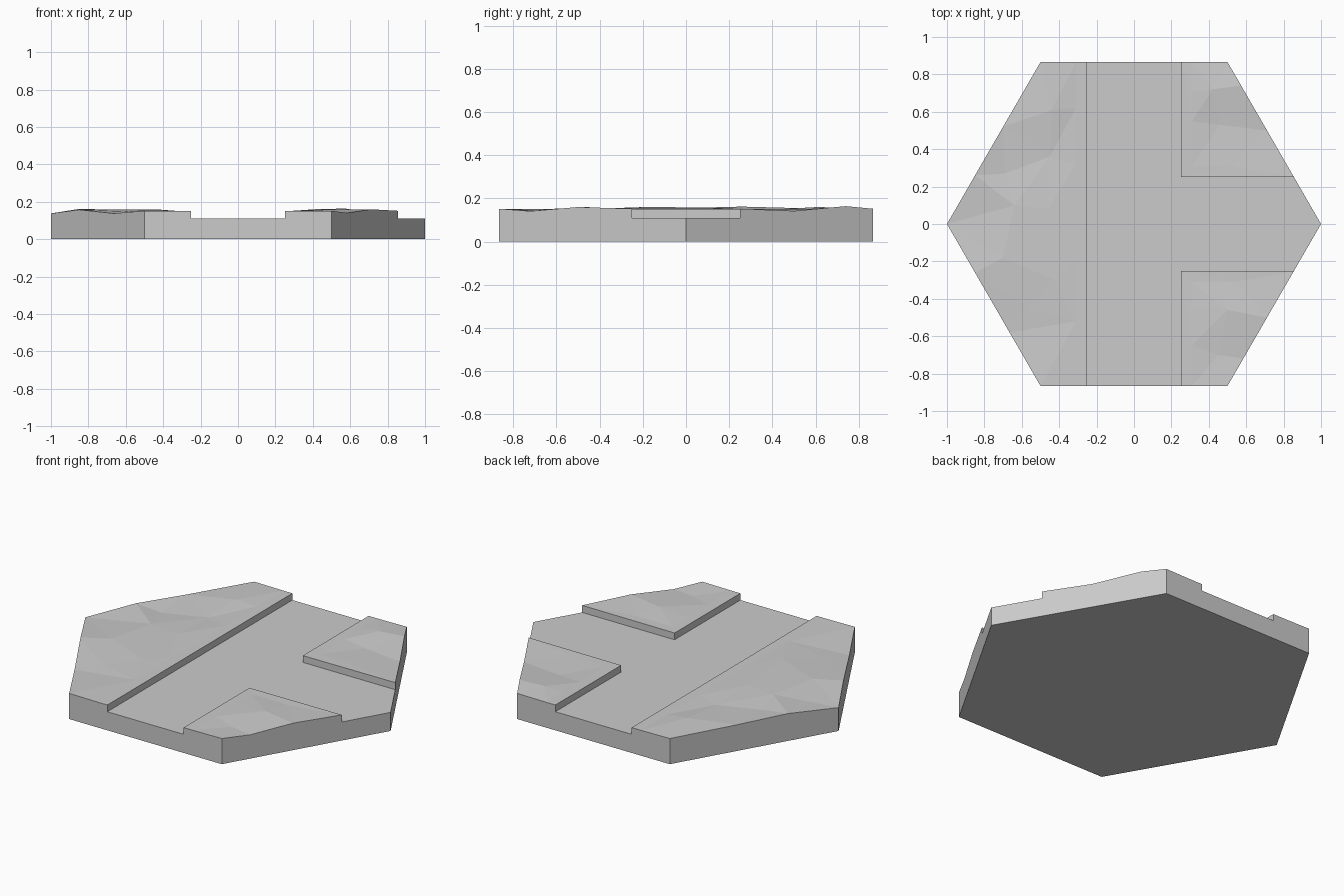
import bpy, bmesh, math
from mathutils import Vector
from mathutils.geometry import delaunay_2d_cdt

old = bpy.data.objects.get("Cube")
if old:
    bpy.data.objects.remove(old, do_unlink=True)

ROAD = 0.11      # road surface height
BANK = 0.15      # land height beside the road
HALF = 0.25      # half the road width
LIP = 0.06       # level strip along the road
APEX = math.sqrt(3) / 2

stone = bpy.data.materials.new("grey stone")
stone.use_nodes = True
grey = (0.6, 0.6, 0.6, 1)
stone.diffuse_color = grey
stone.node_tree.nodes["Principled BSDF"].inputs["Base Color"].default_value = grey


def finish(name, bm):
    bmesh.ops.recalc_face_normals(bm, faces=bm.faces)
    mesh = bpy.data.meshes.new(name)
    bm.to_mesh(mesh)
    bm.free()
    mesh.materials.append(stone)
    obj = bpy.data.objects.new(name, mesh)
    bpy.context.collection.objects.link(obj)
    return obj


def rim(side, y, z):
    """Point on a slanted side of the hexagon."""
    return (side * (1 - abs(y) / math.sqrt(3)), y, z)


def land(name, outline, inner):
    """Faceted land: triangulated top with walls down to the road level."""
    pts = outline + inner
    n = len(outline)
    flat = [Vector(p[:2]) for p in pts]
    loop = [(i, (i + 1) % n) for i in range(n)]
    verts, _, faces, source, _, _ = delaunay_2d_cdt(flat, loop, [], 1, 1e-5)
    bm = bmesh.new()
    top = [bm.verts.new((v.x, v.y, pts[s[0]][2])) for v, s in zip(verts, source)]
    for f in faces:
        bm.faces.new([top[i] for i in f])
    border = [e for e in bm.edges if e.is_boundary]
    walls = bmesh.ops.extrude_edge_only(bm, edges=border)["geom"]
    for v in walls:
        if isinstance(v, bmesh.types.BMVert):
            v.co.z = ROAD
    return finish(name, bm)


# Hexagonal base whose top is the road
bm = bmesh.new()
ring = [bm.verts.new((math.cos(i * math.pi / 3), math.sin(i * math.pi / 3), 0))
        for i in range(6)]
bottom = bm.faces.new(ring)
up = bmesh.ops.extrude_face_region(bm, geom=[bottom], use_keep_orig=True)["geom"]
bmesh.ops.translate(bm, vec=(0, 0, ROAD),
                    verts=[v for v in up if isinstance(v, bmesh.types.BMVert)])
finish("road_base", bm)

# Long land on the right side of the road
edge = -HALF - LIP
land("right_land",
     [(-HALF, -APEX, BANK), (-HALF, APEX, BANK), (edge, APEX, BANK),
      rim(-1, APEX, 0.152), rim(-1, 0.52, 0.155), rim(-1, 0.26, 0.162),
      rim(-1, 0, 0.138), rim(-1, -0.26, 0.158), rim(-1, -0.58, 0.138),
      rim(-1, -APEX, 0.152), (edge, -APEX, BANK)],
     [(edge, y, BANK) for y in (-0.52, -0.18, 0.1, 0.32, 0.62)]
     + [(-0.44, 0.61, 0.16), (-0.45, 0.36, 0.145), (-0.69, 0.27, 0.145),
        (-0.64, 0.1, 0.158), (-0.46, 0.08, 0.155), (-0.7, -0.18, 0.16),
        (-0.58, -0.45, 0.148), (-0.42, -0.3, 0.156)])

# Two smaller lands beside the road's branch
near = HALF + LIP


def corner(side, heights):
    ends = [rim(1, side * y, z) for y, z in heights]
    return [(HALF, side * HALF, BANK)] + ends + [
        (near, side * APEX, BANK), (HALF, side * APEX, BANK)]


land("left_front_land",
     corner(-1, [(HALF, 0.152), (0.5, 0.16), (0.72, 0.141), (APEX, 0.152)]),
     [(near, -near, BANK), (0.54, -near, BANK), (0.5, -0.46, 0.16),
      (near, -0.45, 0.152), (near, -0.65, BANK), (0.45, -0.7, 0.145)])
land("left_back_land",
     corner(1, [(HALF, 0.152), (0.5, 0.142), (0.74, 0.164), (APEX, 0.152)]),
     [(near, near, BANK), (0.52, near, BANK), (near, 0.55, BANK),
      (0.46, 0.53, 0.143), (near, 0.71, 0.153), (0.42, 0.72, 0.161)])
